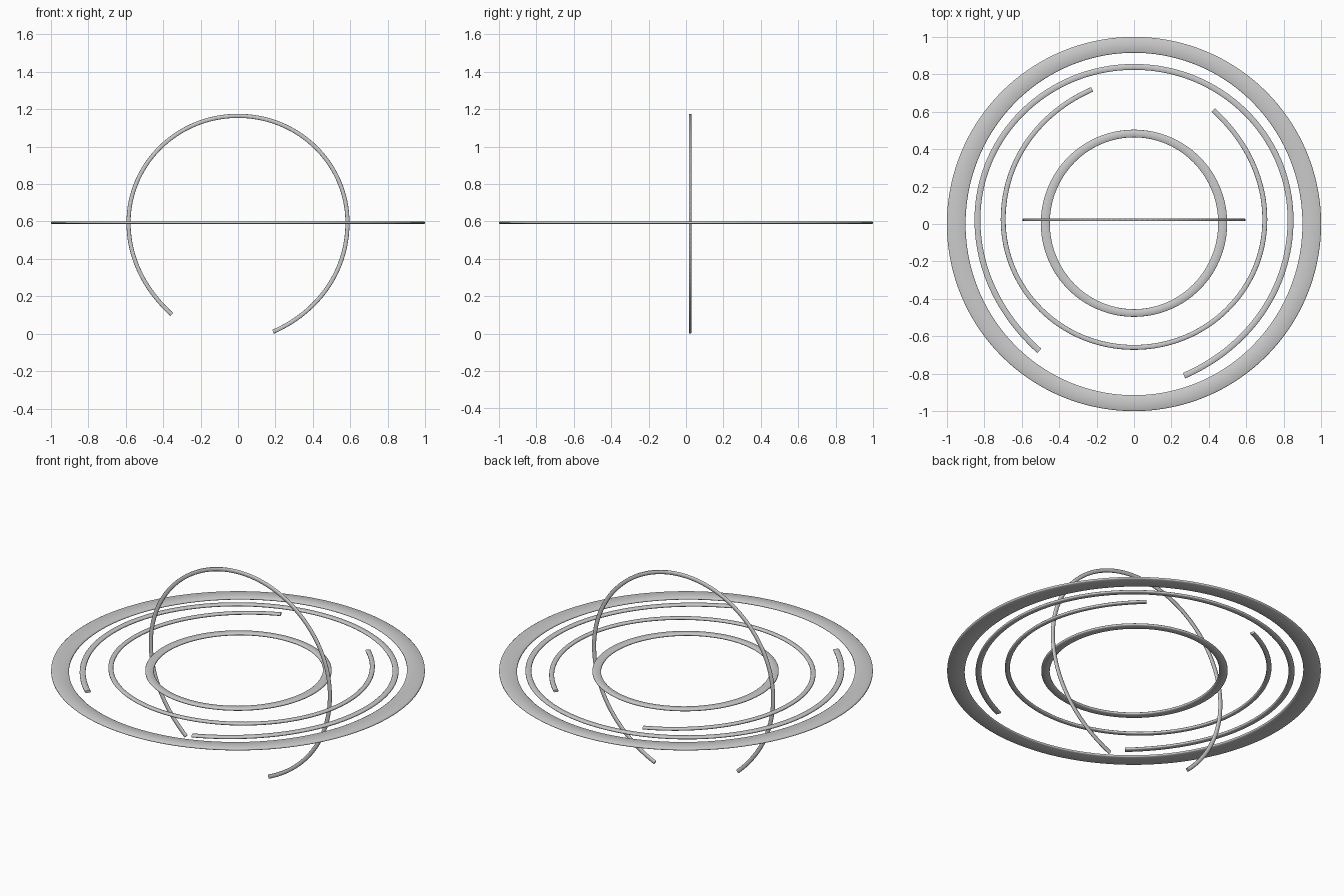
import bpy, math
from mathutils import Vector
from mathutils.geometry import interpolate_bezier

if "Cube" in bpy.data.objects:
    bpy.data.objects.remove(bpy.data.objects["Cube"])

Z = 0.593      # height of the flat rings
YC = 0.023     # centre offset shared by the open arcs
T = 0.0065     # half thickness


def section(half, chamfer):
    """Flat strip with fine chamfered edges, t in -1..1 across and height h."""
    c = 1 - chamfer / half
    e = T * 0.5
    return [(-1, -e), (-c, -T), (c, -T), (1, -e), (1, e), (c, T), (-c, T), (-1, e)]


def make_strip(name, rows, closed):
    """Skin rows of cross-section points into one mesh."""
    n, k = len(rows), len(rows[0])
    verts = [p for r in rows for p in r]
    faces = []
    for i in range(n if closed else n - 1):
        a, b = i * k, ((i + 1) % n) * k
        for j in range(k):
            m = (j + 1) % k
            faces.append((a + j, b + j, b + m, a + m))
    if not closed:
        faces += [tuple(range(k)), tuple(range((n - 1) * k, n * k))[::-1]]
    me = bpy.data.meshes.new(name)
    me.from_pydata(verts, [], faces)
    ob = bpy.data.objects.new(name, me)
    bpy.context.collection.objects.link(ob)
    bpy.ops.object.select_all(action='DESELECT')
    ob.select_set(True)
    bpy.context.view_layer.objects.active = ob
    bpy.ops.object.mode_set(mode='EDIT')
    bpy.ops.mesh.select_all(action='SELECT')
    bpy.ops.mesh.normals_make_consistent(inside=False)
    bpy.ops.object.mode_set(mode='OBJECT')
    bpy.ops.object.shade_smooth_by_angle(angle=math.radians(65))
    return ob


def make_ring(name, outer, inner, yc, chamfer, segs=144):
    """Closed flat ring between an outer and an inner ellipse."""
    sec = section((outer[0] - inner[0]) / 2, chamfer)
    rows = []
    for i in range(segs):
        a = 2 * math.pi * i / segs
        row = []
        for t, h in sec:
            f = (t + 1) / 2
            rx = inner[0] + (outer[0] - inner[0]) * f
            ry = inner[1] + (outer[1] - inner[1]) * f
            row.append((rx * math.cos(a), yc + ry * math.sin(a), Z + h))
        rows.append(row)
    make_strip(name, rows, True)


# Centre line of the open arc: knot, handle, handle, knot
R, K = 0.585, 0.323
TOP = 0.571
SEGMENTS = [
    [(-0.354, -0.490), (-0.49, -0.367), (-R, -0.197), (-R, 0)],
    [(-R, 0), (-R, 0.316), (-K, TOP), (0, TOP)],
    [(0, TOP), (K, TOP), (R, 0.316), (R, 0)],
    [(R, 0), (R, -0.267), (0.42, -0.482), (0.187, -0.583)],
]


def make_arc(name, scale, place):
    """Open arc; place maps (u, v, depth) to the model."""
    pts = []
    for s in SEGMENTS:
        seg = interpolate_bezier(*[Vector((x, y, 0)) for x, y in s], 33)
        pts += seg if not pts else seg[1:]
    half = 0.011
    rows = []
    for i, p in enumerate(pts):
        d = (pts[min(i + 1, len(pts) - 1)] - pts[max(i - 1, 0)]).normalized()
        nrm = Vector((-d.y, d.x, 0))
        row = []
        for t, h in section(half, 0.0025):
            q = (p + nrm * t * half) * scale
            row.append(place(q.x, q.y, h))
        rows.append(row)
    make_strip(name, rows, False)


# Flat closed rings
make_ring("outer_ring", (1.0, 1.0), (0.90, 0.915), 0.0, 0.006)
make_ring("inner_ring", (0.498, 0.50), (0.45, 0.459), 0.004, 0.004)

# Flat open arcs, the second turned half round
make_arc("large_open_arc", 1.43, lambda u, v, h: (u, v + YC, Z + h))
make_arc("middle_open_arc", 1.195, lambda u, v, h: (-u, -v + YC, Z + h))

# Upright open arc
make_arc("upright_open_arc", 1.0, lambda u, v, h: (u, YC - 0.001 + h, v + 0.593))
